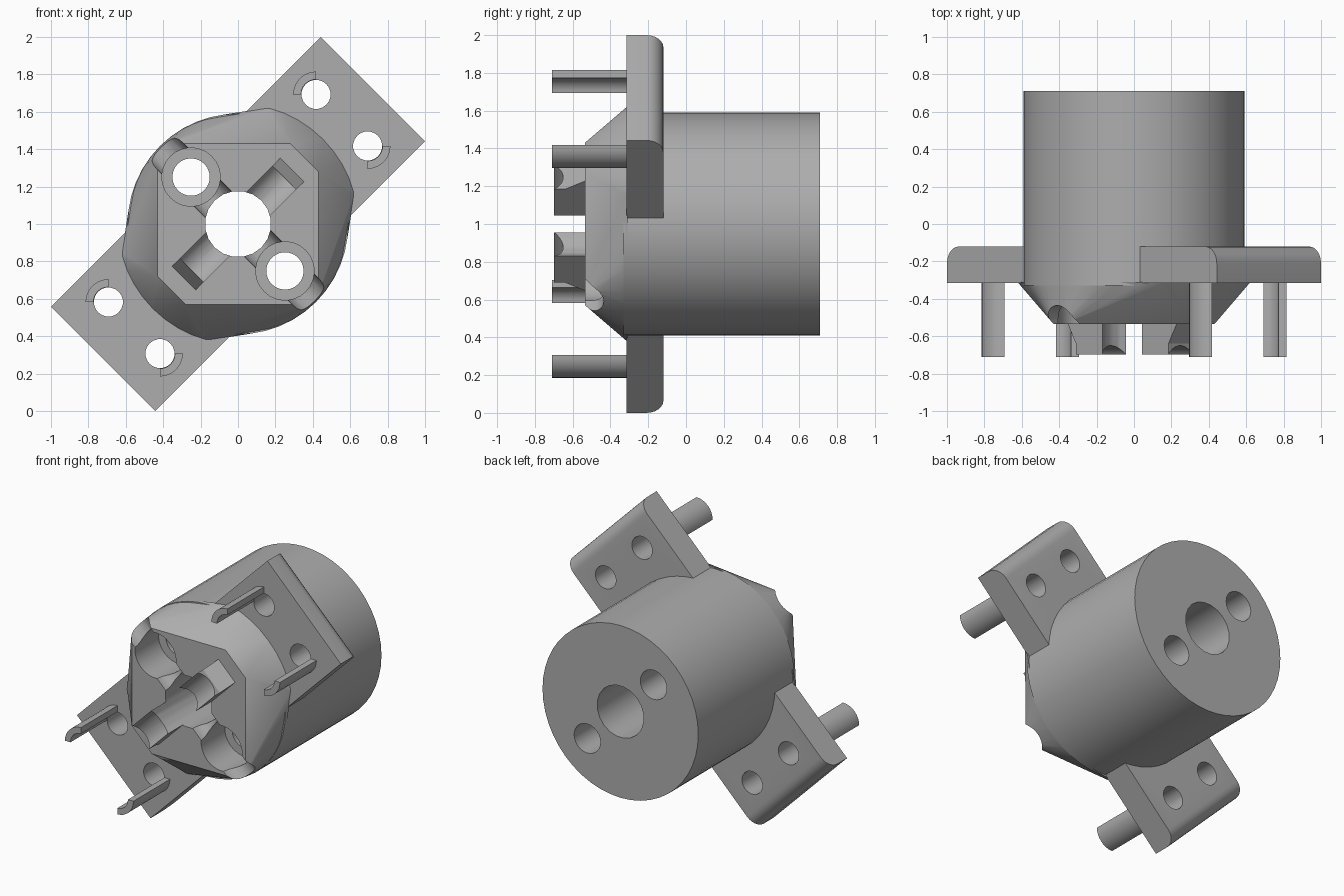
import bpy, bmesh
from math import pi, cos, sin, radians
from mathutils import Matrix

if "Cube" in bpy.data.objects:
    bpy.data.objects.remove(bpy.data.objects["Cube"])

grey = bpy.data.materials.new("plain_grey")
grey.use_nodes = True
grey.diffuse_color = (0.42, 0.42, 0.42, 1)
grey.node_tree.nodes["Principled BSDF"].inputs["Base Color"].default_value = (0.42, 0.42, 0.42, 1)

# Parts are laid out with x along the flange, then turned 45 degrees about y
PLACE = Matrix.Translation((0, 0, 1)) @ Matrix.Rotation(radians(-45), 4, 'Y')


def finish(name, bm):
    bmesh.ops.recalc_face_normals(bm, faces=bm.faces[:])
    bm.transform(PLACE)
    mesh = bpy.data.meshes.new(name)
    bm.to_mesh(mesh)
    bm.free()
    mesh.materials.append(grey)
    obj = bpy.data.objects.new(name, mesh)
    bpy.context.collection.objects.link(obj)
    return obj


def prism(name, points, start, end, axis='Y'):
    """Extrude a 2D outline along an axis: (x, z) along Y, (x, y) along Z, (y, z) along X."""
    bm = bmesh.new()
    put = {'Y': lambda p, q, t: (p, t, q),
           'Z': lambda p, q, t: (p, q, t),
           'X': lambda p, q, t: (t, p, q)}[axis]
    rings = [[bm.verts.new(put(p, q, t)) for p, q in points] for t in (start, end)]
    n = len(points)
    for ring in rings:
        bm.faces.new(ring)
    for i in range(n):
        j = (i + 1) % n
        bm.faces.new((rings[0][i], rings[0][j], rings[1][j], rings[1][i]))
    return finish(name, bm)


def arc(r, a0, a1, n, cx=0, cy=0):
    return [(cx + r * cos(radians(a0 + (a1 - a0) * i / n)),
             cy + r * sin(radians(a0 + (a1 - a0) * i / n))) for i in range(n + 1)]


def circle(r, n, cx=0, cy=0):
    return arc(r, 0, 360, n, cx, cy)[:-1]


def combine(target, other, operation):
    mod = target.modifiers.new(operation, 'BOOLEAN')
    mod.object = other
    mod.operation = operation
    mod.solver = 'EXACT'
    bpy.context.view_layer.objects.active = target
    bpy.ops.object.modifier_apply(modifier=mod.name)
    bpy.data.objects.remove(other)


# Main barrel
body = prism("body", circle(0.59, 48), -0.33, 0.71)

# Tapered nose: clipped square at the front, bulging toward the flange arms
bm = bmesh.new()
square = [(0.28, 0.43), (0.43, 0.28), (0.43, -0.38), (0.38, -0.43)]
for x, z in square + [(-x, -z) for x, z in square]:
    bm.verts.new(((x + z) / 2 ** 0.5, -0.535, (z - x) / 2 ** 0.5))
for i in range(48):
    a = 2 * pi * i / 48
    r = 0.645 if abs(sin(a)) * 0.645 < 0.39 else 0.59
    bm.verts.new((r * cos(a), -0.31, r * sin(a)))
bmesh.ops.convex_hull(bm, input=bm.verts[:])
bmesh.ops.dissolve_limit(bm, angle_limit=0.01, verts=bm.verts[:], edges=bm.edges[:])
combine(body, finish("nose", bm), 'UNION')

# Flange with rounded back edges at both ends
profile = ([(-1.02, -0.315), (1.02, -0.315)] + arc(0.09, 0, 90, 6, 0.93, -0.21)
           + arc(0.09, 90, 180, 6, -0.93, -0.21))
combine(body, prism("flange", profile, -0.394, 0.394, 'Z'), 'UNION')

# Raised bars across the nose, with slanted outer ends
for s in (1, -1):
    bar = [(0.08 * s, -0.5), (0.42 * s, -0.5), (0.41 * s, -0.535),
           (0.35 * s, -0.64), (0.35 * s, -0.7), (0.08 * s, -0.7)]
    combine(body, prism("bar", bar, -0.089, 0.089, 'Z'), 'UNION')

# Round groove along the bars and round trough across the nose
combine(body, prism("groove", circle(0.106, 32, -0.756, 0), -0.7, 0.7, 'X'), 'DIFFERENCE')
combine(body, prism("trough", circle(0.1, 24, 0, -0.535), -0.8, 0.8, 'Z'), 'DIFFERENCE')

# Centre bore, counterbored screw holes and flange holes
combine(body, prism("bore", circle(0.177, 20), -1, 1), 'DIFFERENCE')
for s in (1, -1):
    combine(body, prism("pocket", circle(0.156, 28, 0, 0.355 * s), -1, -0.28), 'DIFFERENCE')
    combine(body, prism("screw_hole", circle(0.1, 24, 0, 0.355 * s), -1, 1), 'DIFFERENCE')
    for t in (1, -1):
        combine(body, prism("flange_hole", circle(0.078, 20, 0.785 * s, 0.195 * t), -1, 0.1),
                'DIFFERENCE')

# Quarter-ring pins beside each flange hole
parts = [body]
for s, side in ((1, "left"), (-1, "right")):
    for t, level in ((1, "upper"), (-1, "lower")):
        mid, cx, cz = 90 * t, 0.785 * s, 0.195 * t
        ring = (arc(0.122, mid - 45, mid + 45, 8, cx, cz)
                + arc(0.08, mid + 45, mid - 45, 8, cx, cz))
        parts.append(prism(f"{side}_{level}_pin", ring, -0.71, -0.31))

# Smooth curved surfaces, keep the edges sharp
bpy.ops.object.select_all(action='DESELECT')
for obj in parts:
    obj.select_set(True)
bpy.context.view_layer.objects.active = body
bpy.ops.object.shade_smooth_by_angle(angle=radians(25))
